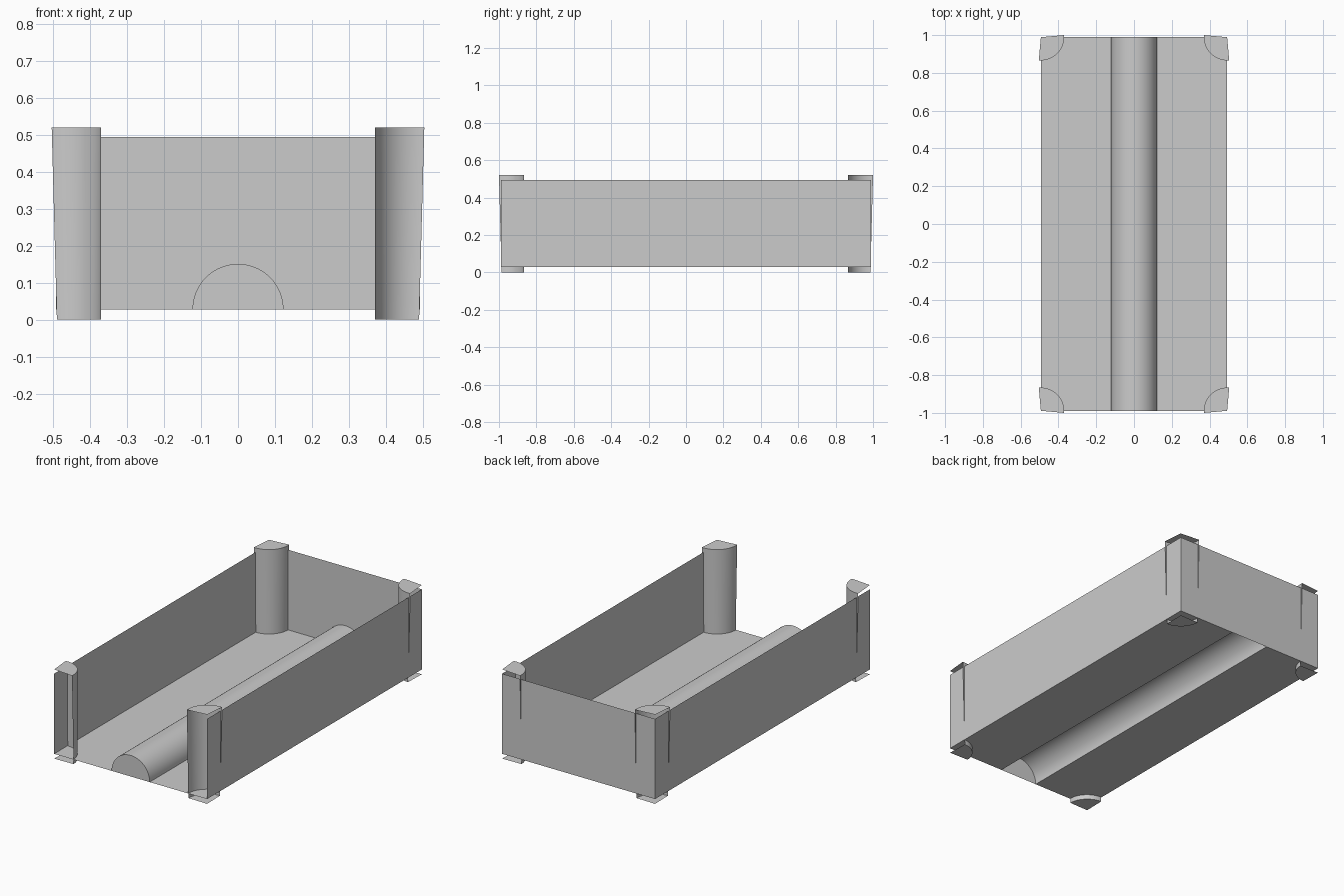
import bpy, math
from math import cos, sin, pi

if "Cube" in bpy.data.objects:
    bpy.data.objects.remove(bpy.data.objects["Cube"])

X, Y = 0.493, 0.989          # half width and half length of the tray
Z0, Z1 = 0.028, 0.495        # floor level and wall top
R, TOP = 0.123, 0.52         # ridge / post radius, post height


def make(name, verts, faces, smooth=False):
    me = bpy.data.meshes.new(name)
    me.from_pydata(verts, [], faces)
    ob = bpy.data.objects.new(name, me)
    bpy.context.collection.objects.link(ob)
    if smooth:
        bpy.context.view_layer.objects.active = ob
        ob.select_set(True)
        bpy.ops.object.shade_smooth_by_angle(angle=math.radians(40))
        ob.select_set(False)
    return ob


def sheet(name, a, b, c, d):
    return make(name, [a, b, c, d], [(0, 1, 2, 3)])


# Side walls and back wall (the front is open)
for s, name in ((-1, "left_wall"), (1, "right_wall")):
    sheet(name, (s * X, -s * Y, Z0), (s * X, s * Y, Z0),
          (s * X, s * Y, Z1), (s * X, -s * Y, Z1))
sheet("back_wall", (X, Y, Z0), (-X, Y, Z0), (-X, Y, Z1), (X, Y, Z1))

# Floor strips on both sides of the ridge
for a, b, name in ((-X, -R, "left_floor"), (R, X, "right_floor")):
    sheet(name, (a, -Y, Z0), (b, -Y, Z0), (b, Y, Z0), (a, Y, Z0))

# Half-round ridge, hollow underneath, closed at the front
N = 32
arc = [(R * cos(pi * i / N), Z0 + R * sin(pi * i / N)) for i in range(N + 1)]
verts = [(x, y, z) for y in (-Y, Y) for x, z in arc]
faces = [(i, i + N + 1, i + N + 2, i + 1) for i in range(N)]
make("ridge", verts, faces + [tuple(range(N + 1))], True)


# Corner posts: curved shell with fan-shaped caps, spreading slightly at the top
def post(name, sx, sy, n=24):
    verts = []
    for z, out in ((0, -0.003), (TOP, 0.011)):
        spread = math.asin(out / R)
        a0, a1 = pi - spread, 1.5 * pi + spread
        for i in range(n + 1):
            a = a0 + (a1 - a0) * i / n
            verts.append((sx * (X + R * cos(a)), sy * (Y + R * sin(a)), z))
    m = n + 1
    faces = [(i, i + 1, m + i + 1, m + i) for i in range(n)]
    verts += [(sx * X, sy * Y, 0), (sx * X, sy * Y, TOP)]
    faces += [tuple(range(m)) + (2 * m,), tuple(range(m, 2 * m)) + (2 * m + 1,)]
    if sx * sy > 0:
        faces = [f[::-1] for f in faces]
    make(name, verts, faces, True)


for sx, side in ((-1, "left"), (1, "right")):
    for sy, end in ((-1, "front"), (1, "back")):
        post(f"{end}_{side}_post", sx, sy)
